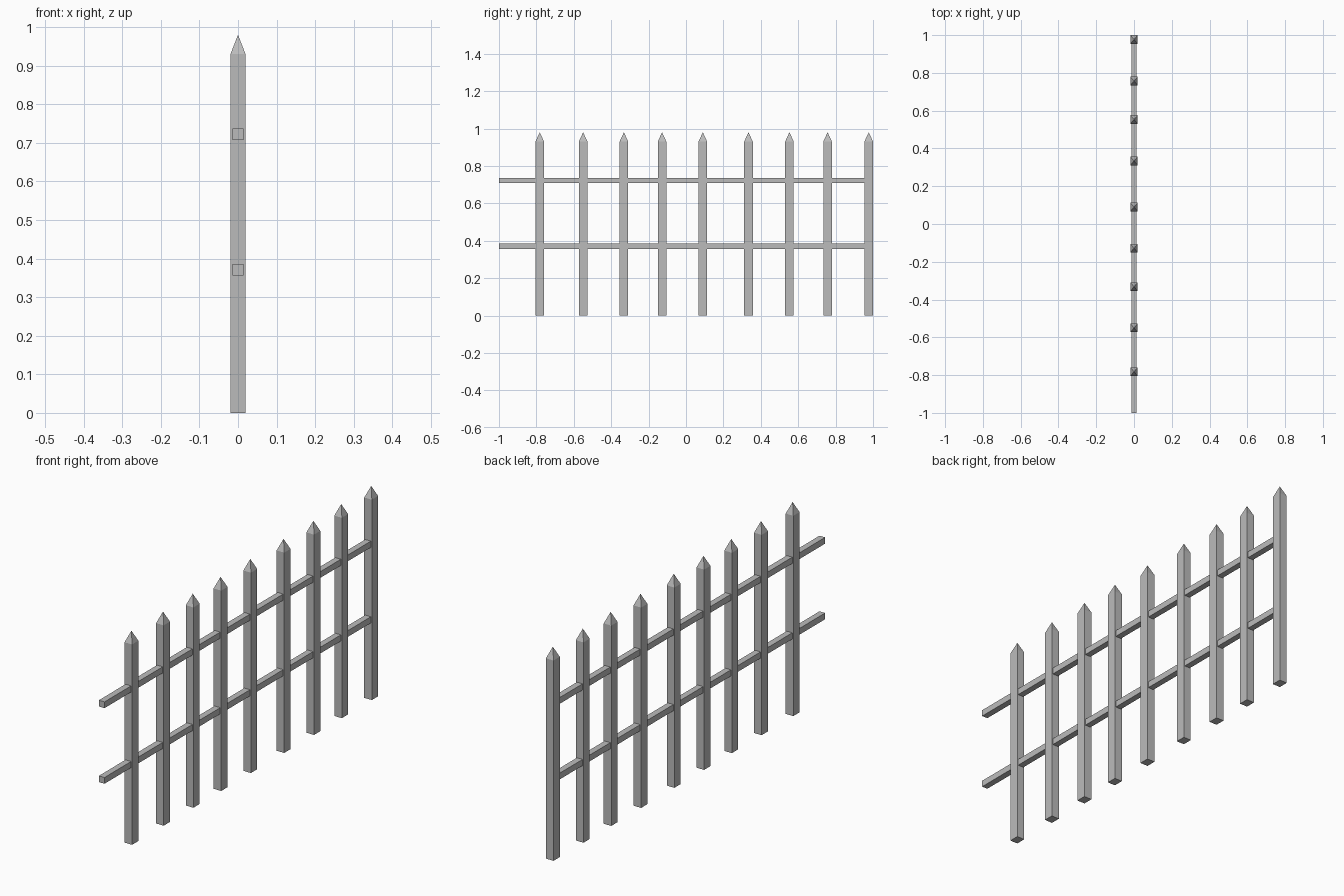
import bpy
import bmesh

cube = bpy.data.objects.get("Cube")
if cube:
    bpy.data.objects.remove(cube, do_unlink=True)

GREY = (0.5, 0.5, 0.5, 1.0)
mat = bpy.data.materials.new("plain_grey")
mat.use_nodes = True
mat.diffuse_color = GREY
mat.node_tree.nodes["Principled BSDF"].inputs["Base Color"].default_value = GREY


def box(name, low, high, tip=None):
    """Box between two corners; an optional tip height makes a pyramid top."""
    bm = bmesh.new()
    bmesh.ops.create_cube(bm, size=1)
    for v in bm.verts:
        v.co = [low[i] if v.co[i] < 0 else high[i] for i in range(3)]
    if tip:
        top = max(bm.faces, key=lambda f: f.calc_center_median().z)
        peak = bmesh.ops.poke(bm, faces=[top])["verts"][0]
        peak.co.z = tip
    bmesh.ops.recalc_face_normals(bm, faces=bm.faces)
    mesh = bpy.data.meshes.new(name)
    bm.to_mesh(mesh)
    bm.free()
    mesh.materials.append(mat)
    obj = bpy.data.objects.new(name, mesh)
    bpy.context.collection.objects.link(obj)
    return obj


# Pointed pickets, unevenly spaced along the fence
HX, HY = 0.0195, 0.023
for i, y in enumerate((-0.782, -0.55, -0.332, -0.128, 0.09, 0.334, 0.553, 0.757, 0.977)):
    box(f"picket_{i + 1}", (-HX, y - HY, 0), (HX, y + HY, 0.93), tip=0.98)

# Two rails running through the pickets, ending inside the last one
R = 0.0145
for name, z in (("lower_rail", 0.371), ("upper_rail", 0.722)):
    box(name, (-R, -1, z - R), (R, 0.977, z + R))
